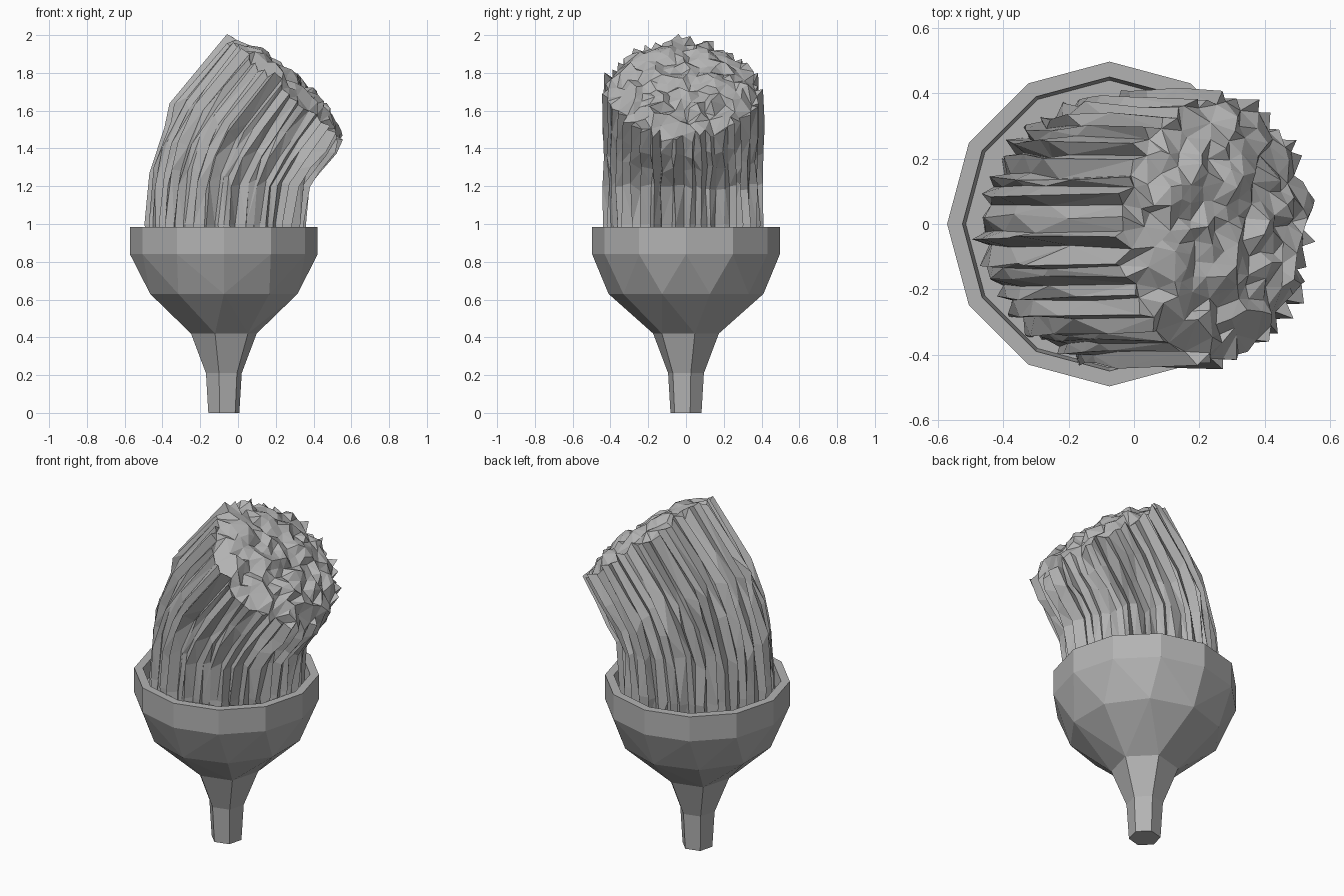
import bpy, bmesh, math, random
from mathutils import Vector, geometry

random.seed(11)
cube = bpy.data.objects.get("Cube")
if cube:
    bpy.data.objects.remove(cube)

grey = bpy.data.materials.new("plain grey")
grey.use_nodes = True
grey.diffuse_color = (0.45, 0.45, 0.45, 1)
grey.node_tree.nodes["Principled BSDF"].inputs["Base Color"].default_value = (0.45, 0.45, 0.45, 1)


def finish(bm, name):
    bmesh.ops.recalc_face_normals(bm, faces=bm.faces[:])
    mesh = bpy.data.meshes.new(name)
    bm.to_mesh(mesh)
    bm.free()
    mesh.materials.append(grey)
    bpy.context.collection.objects.link(bpy.data.objects.new(name, mesh))


def ring(bm, z, radius, sides, phase):
    """Horizontal polygon: its vertices and the angle each one sits at."""
    angles = [math.radians(phase) + math.tau * k / sides for k in range(sides)]
    return [bm.verts.new((radius * math.cos(a) - 0.075, radius * math.sin(a), z))
            for a in angles], angles


def stitch(bm, low, high):
    """Join two rings that may have different side counts."""
    (va, aa), (vb, ab) = low, high
    na, nb = len(va), len(vb)
    if na == nb and abs(aa[0] - ab[0]) < 0.01:
        for k in range(na):
            bm.faces.new((va[k - 1], va[k], vb[k], vb[k - 1]))
        return
    i = j = 0
    while i < na or j < nb:
        next_a = aa[0] + math.tau * (i + 0.5) / na
        next_b = ab[0] + math.tau * (j + 0.5) / nb
        if j >= nb or (i < na and next_a < next_b):
            bm.faces.new((va[i % na], va[(i + 1) % na], vb[j % nb]))
            i += 1
        else:
            bm.faces.new((va[i % na], vb[(j + 1) % nb], vb[j % nb]))
            j += 1


# Cup: faceted stem, bowl, rim and shallow inner wall
bm = bmesh.new()
profile = [(0, 0.085, 6, 15), (0.21, 0.098, 6, 15), (0.42, 0.18, 6, 15),
           (0.63, 0.41, 10, 18), (0.84, 0.497, 12, 0), (0.985, 0.497, 12, 0),
           (0.985, 0.45, 12, 0), (0.90, 0.44, 12, 0)]
rings = [ring(bm, *row) for row in profile]
for low, high in zip(rings, rings[1:]):
    stitch(bm, low, high)
bm.faces.new(rings[0][0])
bm.faces.new(rings[-1][0])
finish(bm, "cup")

# Tuft: ridged strands bending sideways; each section runs from a back to a front point (x, z)
SECTIONS = [((-0.475, 0.86), (0.345, 0.86)), ((-0.48, 1.0), (0.35, 1.0)),
            ((-0.465, 1.25), (0.375, 1.19)), ((-0.40, 1.48), (0.44, 1.28)),
            ((-0.29, 1.70), (0.51, 1.36)), ((-0.05, 1.99), (0.56, 1.45))]
NORMAL = Vector((0.7, 0, 0.72))
STRANDS = 40


def place(section, u, v):
    """Point on a section: u runs back to front, v across."""
    back, front = (Vector((x, 0, z)) for x, z in section)
    return (back + front) / 2 + u * (front - back) / 2 + Vector((0, 0.42 * v - 0.015, 0))


bm = bmesh.new()
columns = []
for k in range(STRANDS * 2):
    angle = math.tau * (k + random.uniform(-0.35, 0.35)) / (STRANDS * 2)
    radius = random.uniform(0.96, 1.03) if k % 2 else random.uniform(0.87, 0.95)
    columns.append((angle, radius))

loops, rim = [], []
for index, section in enumerate(SECTIONS):
    last = index == len(SECTIONS) - 1
    loop = []
    for angle, radius in columns:
        r = radius + random.uniform(-0.025, 0.025)
        a = angle + random.uniform(-0.022, 0.022)
        point = place(section, r * math.cos(a), r * math.sin(a))
        if last:
            point += NORMAL * random.uniform(-0.035, 0.025)
            rim.append(Vector((r * math.cos(a), r * math.sin(a))))
        elif index > 1:
            # Stagger the bends so the strands do not break in one line
            slide = Vector(SECTIONS[index + 1][0]) - Vector(section[0])
            if math.cos(a) > 0:
                slide = Vector(SECTIONS[index + 1][1]) - Vector(section[1])
            slide *= random.uniform(-0.3, 0.3)
            point += Vector((slide.x, 0, slide.y))
        loop.append(bm.verts.new(point))
    loops.append(loop)
for low, high in zip(loops, loops[1:]):
    for k in range(len(low)):
        bm.faces.new((low[k - 1], low[k], high[k], high[k - 1]))
bm.faces.new(loops[0])

# Tuft end: a shallow dome of random strand tips
count = 150
tips = []
for k in range(count):
    r = 0.84 * math.sqrt((k + 0.5) / count)
    a = k * 2.39996 + random.uniform(-0.1, 0.1)
    tips.append(Vector((r * math.cos(a), r * math.sin(a))))
border = [(k, (k + 1) % len(rim)) for k in range(len(rim))]
flat, _, faces, sources, _, _ = geometry.delaunay_2d_cdt(rim + tips, border, [], 1, 1e-5)
cap = []
for p, source in zip(flat, sources):
    if source and source[0] < len(rim):
        cap.append(loops[-1][source[0]])
    else:
        lift = 0.075 * (1 - p.length_squared) + random.uniform(-0.03, 0.03)
        cap.append(bm.verts.new(place(SECTIONS[-1], p.x, p.y) + NORMAL * lift))
for face in faces:
    bm.faces.new([cap[i] for i in face])
bmesh.ops.triangulate(bm, faces=[f for f in bm.faces if len(f.verts) == 4])
finish(bm, "bristle_tuft")
